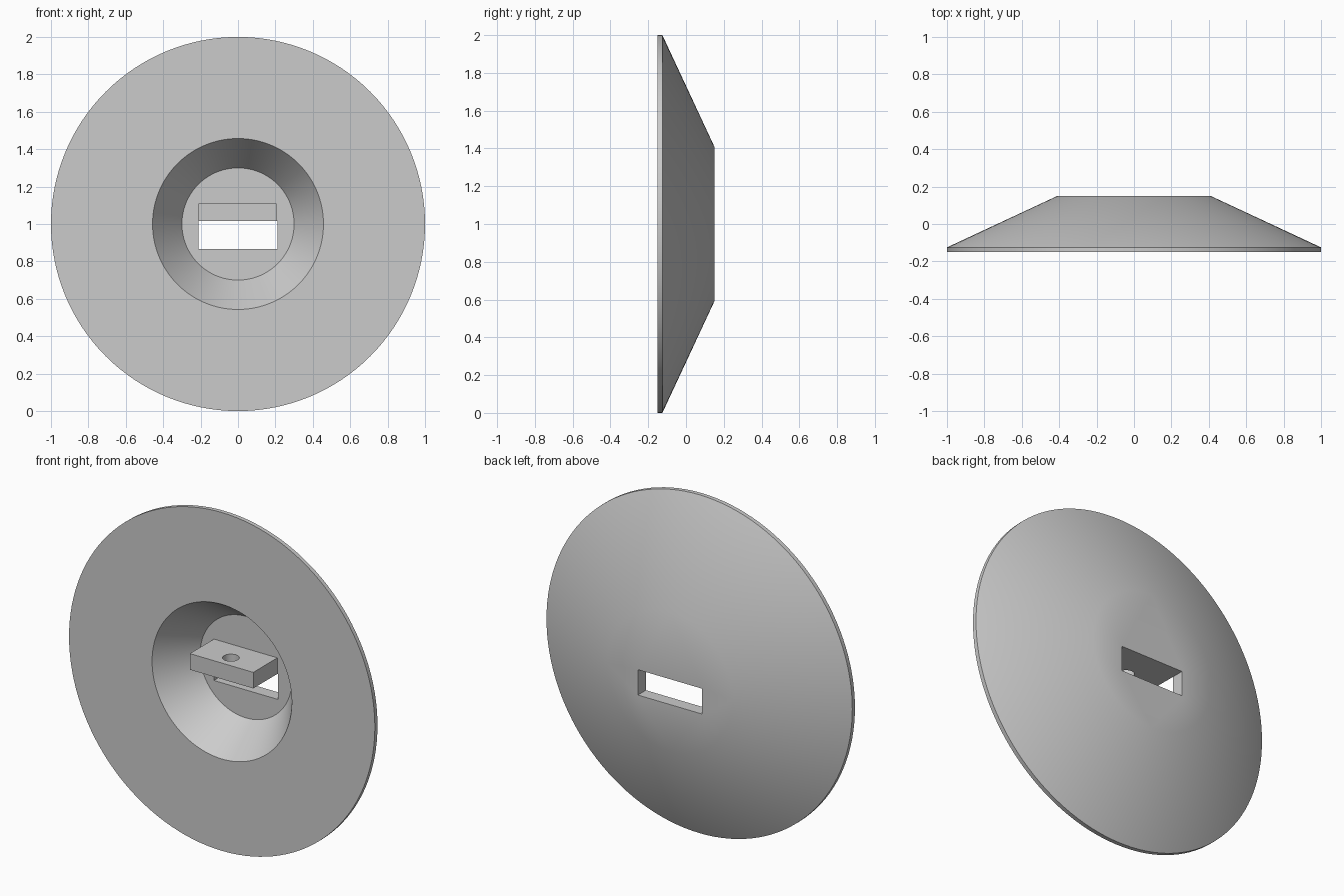
import bpy, bmesh, math
from mathutils import Vector

if "Cube" in bpy.data.objects:
    bpy.data.objects.remove(bpy.data.objects["Cube"], do_unlink=True)

grey = bpy.data.materials.new("plain_grey")
grey.use_nodes = True
COLOUR = (0.6, 0.6, 0.6, 1)
grey.diffuse_color = COLOUR
grey.node_tree.nodes["Principled BSDF"].inputs["Base Color"].default_value = COLOUR

X, Y, Z = Vector((1, 0, 0)), Vector((0, 1, 0)), Vector((0, 0, 1))


def ring(bm, centre, radius, u, v, n):
    """Circle of vertices in the plane of u and v."""
    return [bm.verts.new(centre + radius * (u * math.cos(a) + v * math.sin(a)))
            for a in (2 * math.pi * i / n for i in range(n))]


def rectangle(bm, origin, u, v, u0, u1, v0, v1):
    """Four corners, one per quadrant, counter-clockwise."""
    return [bm.verts.new(origin + u * a + v * b)
            for a, b in ((u1, v1), (u0, v1), (u0, v0), (u1, v0))]


def bridge(bm, a, b):
    """Wall of quads between two matching loops."""
    for i in range(len(a)):
        bm.faces.new((a[i - 1], a[i], b[i], b[i - 1]))


def fan(bm, circle, corners):
    """Flat face between a circle and a rectangle, fanned by quadrant."""
    n = len(circle)
    for i in range(n):
        bm.faces.new((circle[i], circle[(i + 1) % n], corners[i * 4 // n]))
    for q in range(4):
        bm.faces.new((circle[q * n // 4], corners[q], corners[q - 1]))


def finish(bm, name):
    bmesh.ops.recalc_face_normals(bm, faces=bm.faces[:])
    mesh = bpy.data.meshes.new(name)
    bm.to_mesh(mesh)
    bm.free()
    mesh.materials.append(grey)
    ob = bpy.data.objects.new(name, mesh)
    bpy.context.collection.objects.link(ob)
    bpy.ops.object.select_all(action='DESELECT')
    ob.select_set(True)
    bpy.context.view_layer.objects.active = ob
    bpy.ops.object.shade_smooth_by_angle(angle=math.radians(30))
    return ob


FRONT, FLOOR, BACK = -0.15, 0.075, 0.15
HALF, SLOT_LOW, SLOT_TOP, TAB_TOP = 0.21, -0.135, 0.015, 0.11

# Conical disc: back plate, cone, rim, front face, recess, floor and slot
bm = bmesh.new()
profile = [(0.41, BACK), (1.0, -0.125), (1.0, FRONT), (0.457, FRONT), (0.30, FLOOR)]
rings = [ring(bm, Vector((0, y, 1)), r, X, Z, 128) for r, y in profile]
for a, b in zip(rings, rings[1:]):
    bridge(bm, a, b)
slot_back, slot_front = (
    rectangle(bm, Vector((0, y, 1)), X, Z, -HALF, HALF, SLOT_LOW, SLOT_TOP)
    for y in (BACK, FLOOR))
fan(bm, rings[0], slot_back)
fan(bm, rings[-1], slot_front)
bridge(bm, slot_back, slot_front)
finish(bm, "conical_disc")

# Mounting tab above the slot, with a vertical screw hole
bm = bmesh.new()
hole_y = -0.066
loops = []
for z in (1 + SLOT_TOP, 1 + TAB_TOP):
    centre = Vector((0, hole_y, z))
    hole = ring(bm, centre, 0.045, X, Y, 32)
    outline = rectangle(bm, centre, X, Y, -HALF, HALF - 0.005,
                        FRONT - hole_y, FLOOR - hole_y)
    fan(bm, hole, outline)
    loops.append((hole, outline))
for low, high in zip(*loops):
    bridge(bm, low, high)
finish(bm, "mounting_tab")
